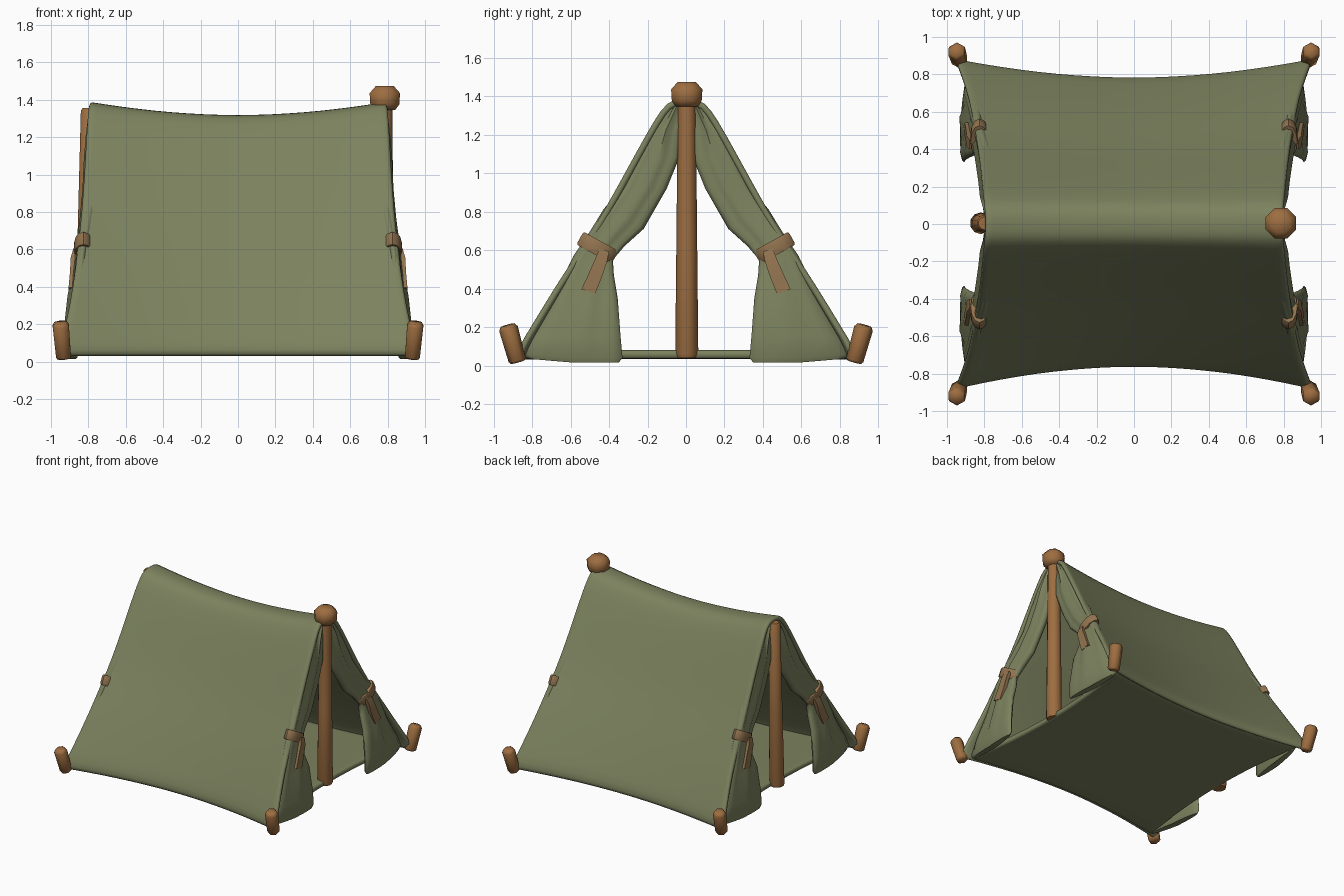
import bpy
import bmesh
from math import sin, cos, pi, radians
from mathutils import Vector, Matrix

cube = bpy.data.objects.get("Cube")
if cube:
    bpy.data.objects.remove(cube, do_unlink=True)


def material(name, rgb):
    m = bpy.data.materials.new(name)
    m.use_nodes = True
    m.diffuse_color = (*rgb, 1)
    m.node_tree.nodes["Principled BSDF"].inputs["Base Color"].default_value = (*rgb, 1)
    return m


CANVAS = material("olive canvas", (0.2, 0.222, 0.112))
WOOD = material("brown wood", (0.34, 0.155, 0.052))
CLOTH = material("tan cloth", (0.29, 0.175, 0.08))


def finish(name, bm, mat, angle=40, mirror=False):
    me = bpy.data.meshes.new(name)
    bm.to_mesh(me)
    bm.free()
    me.materials.append(mat)
    me.shade_smooth()
    me.set_sharp_from_angle(angle=radians(angle))
    ob = bpy.data.objects.new(name, me)
    bpy.context.collection.objects.link(ob)
    if mirror:
        ob.modifiers.new("four corners", "MIRROR").use_axis = (True, True, False)
    return ob


def loft(name, rings, mat, **kw):
    """Skin a list of equal point rings and cap both ends."""
    bm = bmesh.new()
    rows = [[bm.verts.new(p) for p in r] for r in rings]
    n = len(rows[0])
    for a, b in zip(rows, rows[1:]):
        for i in range(n):
            j = (i + 1) % n
            bm.faces.new((a[i], a[j], b[j], b[i]))
    bm.faces.new(rows[0])
    bm.faces.new(rows[-1])
    bmesh.ops.recalc_face_normals(bm, faces=bm.faces)
    return finish(name, bm, mat, **kw)


def sheet(name, point, us, vs, thick):
    """Thick soft cloth from a grid of points."""
    bm = bmesh.new()
    g = [[bm.verts.new(point(u, v)) for v in vs] for u in us]
    for a, b in zip(g, g[1:]):
        for j in range(len(vs) - 1):
            bm.faces.new((a[j], b[j], b[j + 1], a[j + 1]))
    ob = finish(name, bm, CANVAS, angle=70)
    s = ob.modifiers.new("thickness", "SOLIDIFY")
    s.thickness, s.offset = thick, -1
    soften = ob.modifiers.new("soften", "SUBSURF")
    soften.levels = soften.render_levels = 1


def turned(name, profile, base, mat, sides=8, axis=(0, 0, 1), **kw):
    """Round post from (height, radius) pairs along an axis."""
    rot = Vector((0, 0, 1)).rotation_difference(Vector(axis)).to_matrix()
    rings = [[Vector(base) + rot @ Vector((r * cos(2 * pi * (i + .5) / sides),
                                           r * sin(2 * pi * (i + .5) / sides), h))
              for i in range(sides)] for h, r in profile]
    loft(name, rings, mat, **kw)


# Canvas roof: half profile of (y, z, half length), sagging between the poles
half = [(0, 1.39, .79), (.07, 1.385, .795), (.125, 1.345, .80), (.21, 1.2, .81),
        (.32, 1.0, .82), (.43, .8, .835), (.525, .65, .85), (.69, .4, .88),
        (.81, .2, .92), (.88, .09, .945), (.885, .03, .945)]
profile = [(-y, z, x) for y, z, x in half[:0:-1]] + half


def sag(u):
    return 1 - abs(u) ** 1.9


def roof_point(u, k):
    y, z, x = profile[k]
    low = abs(y) / .885
    pull = .11 * low ** 1.3 * (1 if y > 0 else -1) - .01 * low
    return (u * x, y - pull * sag(u), z - .072 * sag(u) * (z / 1.39) ** 2)


us = [-1, -.97, -.85, -.65, -.45, -.22, 0, .22, .45, .65, .85, .97, 1]
sheet("canvas_roof", roof_point, us, range(len(profile)), .035)


# Ground sheet with nearly straight ends and bowed sides
def floor_point(u, v):
    return (u * (.80 + .08 * v * v), v * (.85 - .09 * sag(u)), .08)


sheet("ground_sheet", floor_point, us, [-1, -.97, -.7, -.35, 0, .35, .7, .97, 1], .045)

# Tied-back door flaps: (z, inner y, outer y, x, half thickness)
rows = [(1.35, .01, .085, .765, .025), (1.22, .03, .18, .77, .035),
        (1.08, .035, .26, .775, .04), (.92, .10, .34, .78, .042),
        (.76, .22, .43, .795, .042), (.67, .32, .485, .81, .04),
        (.60, .38, .53, .825, .035), (.52, .375, .585, .835, .035),
        (.35, .355, .69, .86, .042), (.15, .34, .80, .885, .04),
        (.04, .33, .845, .89, .035), (.015, .35, .82, .89, .025)]
N = 20
flap_rings = []
for z, yi, yo, x, t in rows:
    ring = []
    for i in range(N):
        a = 2 * pi * i / N
        c, s = cos(a), sin(a)
        pleat = 1 + .28 * cos(2.5 * pi * c + .6) * (z > .1)
        # gathered rows tilt up toward the roof edge, the hem curls up at its corners
        lift = .05 * c if .5 < z < .8 else .02 * max(c, 0) * (z < .1)
        slant = .02 * c * (z < .4)
        ring.append((x - slant + t * s * pleat, (yi + yo) / 2 + (yo - yi) / 2 * c, z + lift))
    flap_rings.append(ring)
loft("door_flaps", flap_rings, CANVAS, angle=60, mirror=True)

# Cloth bands gathering the flaps
tilt = Matrix.Rotation(radians(29), 3, "X")
band = []
for h, k in ((-.038, .94), (-.028, 1), (.028, 1), (.038, .94)):
    band.append([Vector((.826, .46, .612)) + tilt @ Vector(
        (.05 * k * sin(2 * pi * i / 12), .104 * k * cos(2 * pi * i / 12), h)) for i in range(12)])
loft("tie_bands", band, CLOTH, mirror=True)

# Hanging ends of the ties: (y, z, x, half width)
tail = [(.425, .60, .865, .025), (.44, .55, .88, .03), (.475, .46, .885, .034), (.508, .385, .892, .036)]
loft("tie_tails", [[(x + dx, y + s * w, z + .3 * s * w) for dx, s in
                    ((-.014, -1), (.014, -1), (.014, 1), (-.014, 1))]
                   for y, z, x, w in tail], CLOTH, mirror=True)

# Corner pegs leaning outward
turned("corner_pegs", [(0, .038), (.012, .046), (.18, .05), (.20, .038)],
       (.932, .874, .018), WOOD, sides=6, axis=(.09, .28, 1), angle=65, mirror=True)

# Poles and the knob on the taller one
turned("left_pole", [(0, .052), (.02, .06), (.6, .054), (1.33, .047)],
       (.78, .004, .04), WOOD, sides=10)
turned("left_pole_knob", [(0, .06), (.03, .084), (.09, .088), (.128, .052)],
       (.785, .004, 1.345), WOOD, angle=60)
turned("right_pole", [(0, .052), (.02, .058), (.6, .052), (1.3, .046), (1.315, .036)],
       (-.82, .004, .04), WOOD, sides=10, axis=(.018, 0, 1))
